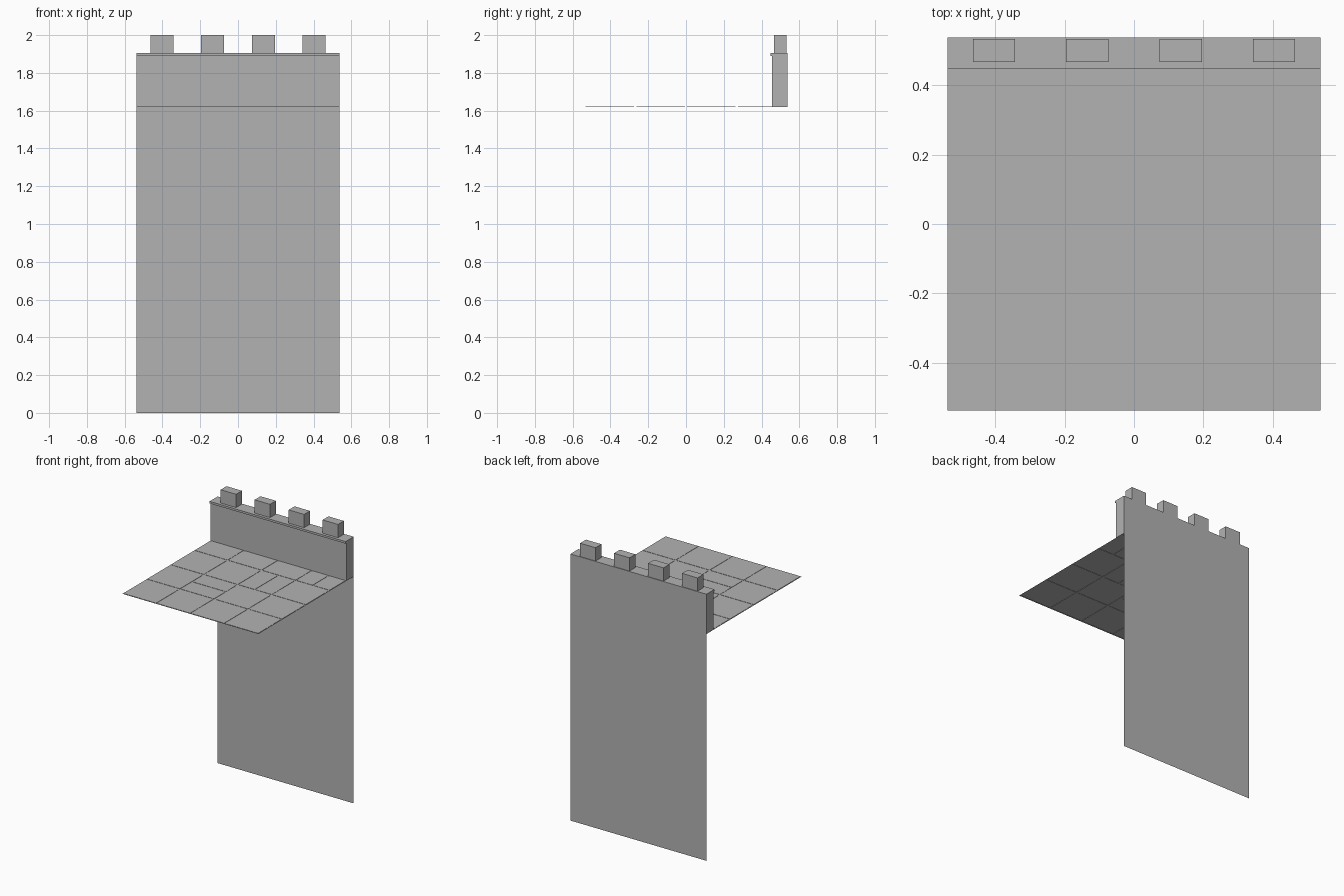
import bpy
import bmesh

if "Cube" in bpy.data.objects:
    bpy.data.objects.remove(bpy.data.objects["Cube"], do_unlink=True)

HALF = 0.5375      # half of the square footprint
FLOOR_Z = 1.62
CAP_Z = 1.89
WALL_TOP = 1.905
GAP = 0.006        # half of a paving joint

stone = bpy.data.materials.new("grey stone")
stone.use_nodes = True
grey = (0.45, 0.45, 0.45, 1)
stone.diffuse_color = grey
stone.node_tree.nodes["Principled BSDF"].inputs["Base Color"].default_value = grey


def finish(name, bm):
    mesh = bpy.data.meshes.new(name)
    bm.to_mesh(mesh)
    bm.free()
    mesh.materials.append(stone)
    obj = bpy.data.objects.new(name, mesh)
    bpy.context.collection.objects.link(obj)
    return obj


def box(name, low, high, open_back=False):
    bm = bmesh.new()
    bmesh.ops.create_cube(bm, size=1)
    for v in bm.verts:
        v.co = [(a + b) / 2 + c * (b - a) for a, b, c in zip(low, high, v.co)]
    if open_back:
        bm.normal_update()
        back = [f for f in bm.faces if f.normal.y > 0.9]
        bmesh.ops.delete(bm, geom=back, context='FACES')
    return finish(name, bm)


def quad(bm, corners):
    return bm.faces.new([bm.verts.new(c) for c in corners])


# Tall back sheet, one face from the ground to the wall top
bm = bmesh.new()
quad(bm, [(HALF, HALF, 0), (-HALF, HALF, 0),
          (-HALF, HALF, WALL_TOP), (HALF, HALF, WALL_TOP)])
finish("back_wall", bm)

# Parapet and its overhanging cap
box("parapet", (-HALF, 0.455, FLOOR_Z), (HALF, HALF, CAP_Z), True)
box("parapet_cap", (-HALF, 0.447, CAP_Z), (HALF, HALF, WALL_TOP), True)

# Merlons
for i in range(4):
    x = (i - 1.5) * HALF / 2
    box(f"merlon_{i + 1}", (x - 0.061, 0.467, WALL_TOP), (x + 0.061, 0.533, 2))

# Paved floor: four by four slabs, some split in half, with shallow joints
split = {(3, 3): "x", (2, 2): "x", (1, 1): "y"}
step = HALF / 2
bm = bmesh.new()
for col in range(4):
    for row in range(4):
        x, y = col * step - HALF, row * step - HALF
        axis = split.get((col, row))
        w = step / 2 if axis == "x" else step
        d = step / 2 if axis == "y" else step
        for k in range(2 if axis else 1):
            px = x + k * w if axis == "x" else x
            py = y + k * d if axis == "y" else y
            quad(bm, [(px, py, FLOOR_Z), (px + w, py, FLOOR_Z),
                      (px + w, py + d, FLOOR_Z), (px, py + d, FLOOR_Z)])
bm.normal_update()
bmesh.ops.inset_individual(bm, faces=bm.faces[:], thickness=GAP, use_even_offset=True)
# Raise the slab tops slightly above the joints
slabs = [f for f in bm.faces if all(len(e.link_faces) == 2 for e in f.edges)]
raised = bmesh.ops.extrude_discrete_faces(bm, faces=slabs)["faces"]
for f in raised:
    for v in f.verts:
        v.co.z += 0.002
finish("paved_floor", bm)
